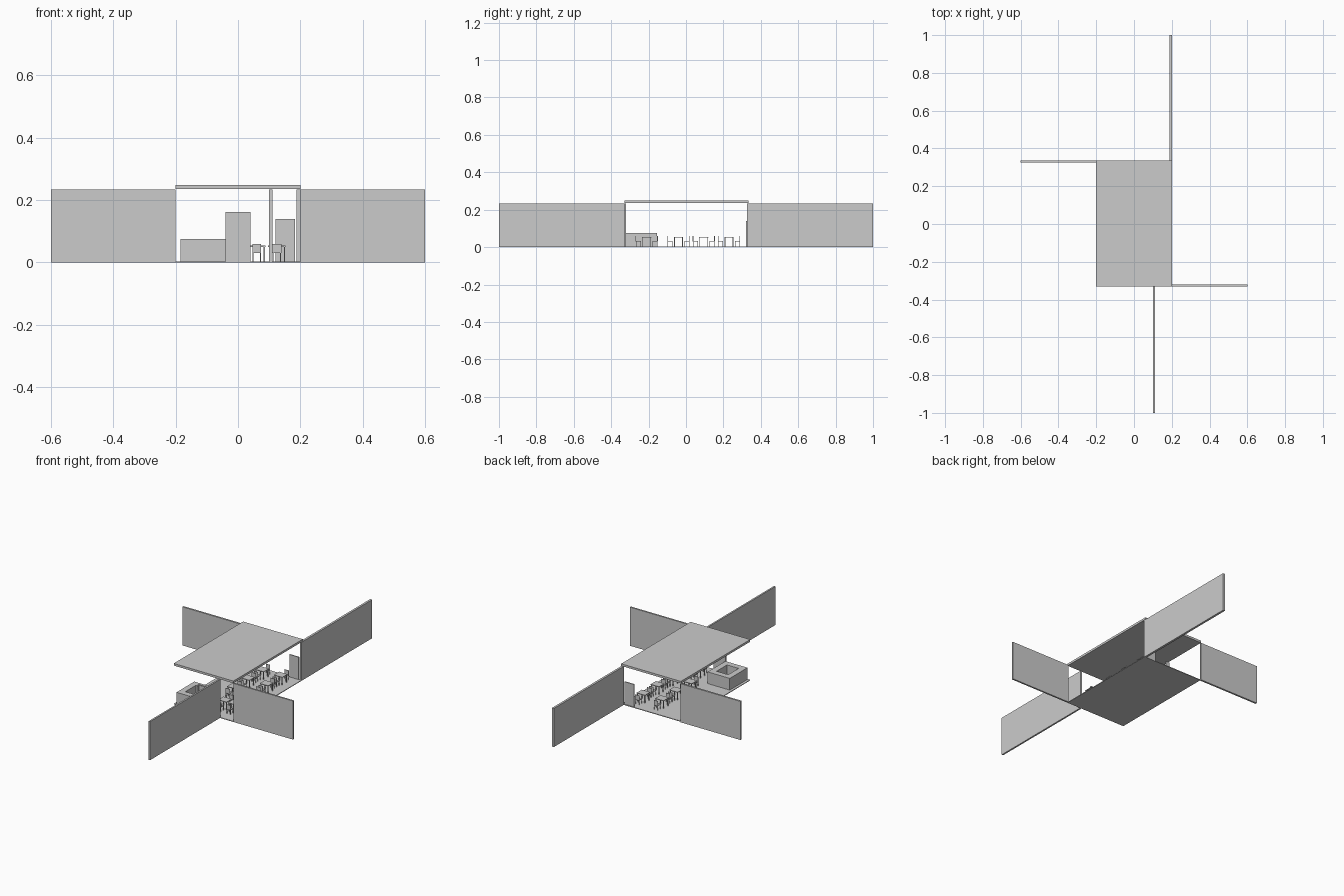
import bpy, bmesh

if "Cube" in bpy.data.objects:
    bpy.data.objects.remove(bpy.data.objects["Cube"])

gray = bpy.data.materials.new("light_gray")
gray.diffuse_color = (0.6, 0.6, 0.6, 1)
gray.use_nodes = True
gray.node_tree.nodes["Principled BSDF"].inputs["Base Color"].default_value = gray.diffuse_color


def boxes(name, parts):
    """One object from boxes given as (x0, x1, y0, y1, z0, z1)."""
    bm = bmesh.new()
    for x0, x1, y0, y1, z0, z1 in parts:
        vs = bmesh.ops.create_cube(bm, size=1)["verts"]
        for v in vs:
            v.co.x = x1 if v.co.x > 0 else x0
            v.co.y = y1 if v.co.y > 0 else y0
            v.co.z = z1 if v.co.z > 0 else z0
    me = bpy.data.meshes.new(name)
    bm.to_mesh(me)
    bm.free()
    me.materials.append(gray)
    ob = bpy.data.objects.new(name, me)
    bpy.context.collection.objects.link(ob)
    return ob


# Pavilion slabs
FLOOR = 0.004
boxes("floor", [(-0.2, 0.2, -0.33, 0.33, 0, FLOOR)])
boxes("roof", [(-0.2, 0.2, -0.33, 0.335, 0.235, 0.248)])

# Pinwheel walls
boxes("back_long_wall", [(0.187, 0.2, 0.325, 1.0, 0, 0.234)])
boxes("front_long_wall", [(0.1, 0.11, -1.0, -0.325, 0, 0.234)])
boxes("left_wall", [(-0.6, -0.2, 0.325, 0.336, 0, 0.234)])
boxes("right_wall", [(0.2, 0.6, -0.33, -0.32, 0, 0.234)])

# Doors
boxes("back_door", [(0.12, 0.183, 0.32, 0.326, FLOOR, 0.14)])
boxes("front_door", [(-0.034, 0.034, -0.327, -0.323, FLOOR, 0.158)])
boxes("front_door_frame", [(-0.04, -0.034, -0.33, -0.32, FLOOR, 0.162),
                           (0.034, 0.04, -0.33, -0.32, FLOOR, 0.162),
                           (-0.034, 0.034, -0.33, -0.32, 0.158, 0.162)])

# Service counter around an open well
X0, X1, Y0, Y1, T, H = -0.185, -0.037, -0.325, -0.155, 0.035, 0.075
boxes("service_counter", [(X0, X0 + T, Y0, Y1, FLOOR, H),
                          (X1 - T, X1, Y0, Y1, FLOOR, H),
                          (X0 + T, X1 - T, Y0, Y0 + T, FLOOR, H),
                          (X0 + T, X1 - T, Y1 - T, Y1, FLOOR, H)])


def legs(cx, cy, w, d, t, top):
    return [(cx + sx * w - t, cx + sx * w + t, cy + sy * d - t, cy + sy * d + t, FLOOR, top)
            for sx in (-1, 1) for sy in (-1, 1)]


def table(cx, cy):
    boxes("table", [(cx - 0.028, cx + 0.028, cy - 0.025, cy + 0.025, 0.05, 0.054)]
          + legs(cx, cy, 0.024, 0.021, 0.002, 0.05))


def chair(cx, cy, side):
    back = cy + side * 0.0125
    boxes("chair", [(cx - 0.014, cx + 0.014, cy - 0.014, cy + 0.014, 0.03, 0.033),
                    (cx - 0.014, cx + 0.014, back - 0.0015, back + 0.0015, 0.033, 0.06)]
          + legs(cx, cy, 0.012, 0.012, 0.0015, 0.03))


# Two rows of tables with facing chairs
places = [(0.0, y) for y in (-0.04, 0.095, 0.23)]
places += [(0.125, y) for y in (-0.21, -0.04, 0.095, 0.23)]
places += [(0.06, -0.21)]
for x, y in places:
    table(x, y)
    for s in (-1, 1):
        chair(x, y + s * 0.045, s)
